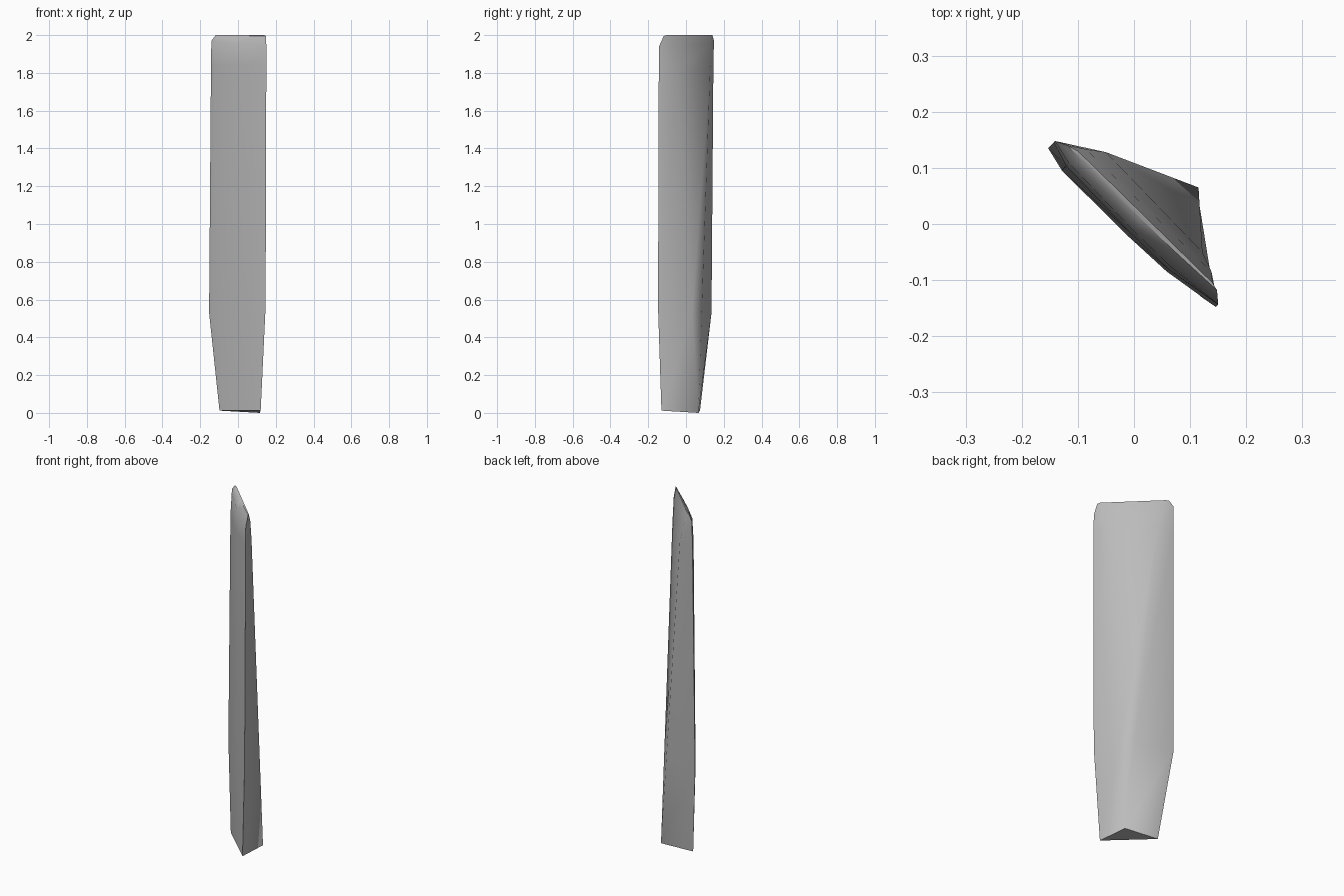
import bpy
import bmesh
import math
from mathutils import Vector

old = bpy.data.objects.get("Cube")
if old:
    bpy.data.objects.remove(old, do_unlink=True)

# Stone colour
stone = bpy.data.materials.new("grey_stone")
stone.use_nodes = True
colour = (0.5, 0.5, 0.5, 1)
stone.diffuse_color = colour
shader = stone.node_tree.nodes["Principled BSDF"]
shader.inputs["Base Color"].default_value = colour
shader.inputs["Roughness"].default_value = 0.8

# Key corners: triangular foot and the two back shoulders near the top
foot_left = Vector((-0.098, 0.074, 0.012))
foot_right = Vector((0.12, -0.13, 0.012))
foot_back = Vector((0.115, 0.065, 0))
shoulder_right = Vector((0.122, -0.05, 1.82))
shoulder_left = Vector((-0.05, 0.128, 1.82))


def ring(left, right, z_left, z_right, bow, back_right, back_left):
    """Cross-section: bowed front from left to right, then two back points."""
    a, b = Vector((*left, z_left)), Vector((*right, z_right))
    outward = Vector((-1, -1, 0)).normalized()
    front = [a.lerp(b, t) + outward * bow * k
             for t, k in ((0, 0), (0.11, 0.75), (0.5, 1), (0.74, 0.9), (1, 0))]
    return front + [back_right, back_left]


def ridge(shoulder, z):
    return foot_back.lerp(shoulder, z / shoulder.z)


rings = [
    ring(foot_left.xy, foot_right.xy, 0.012, 0.012, 0, foot_back, foot_back),
    ring((-0.153, 0.135), (0.146, -0.148), 0.53, 0.56, 0.016,
         ridge(shoulder_right, 0.53), ridge(shoulder_left, 0.53)),
    ring((-0.143, 0.145), (0.15, -0.144), 1.84, 1.84, 0.019,
         shoulder_right, shoulder_left),
    ring((-0.141, 0.148), (0.15, -0.143), 1.97, 1.94, 0.014,
         Vector((0.138, -0.085, 1.95)), Vector((-0.085, 0.133, 1.95))),
    ring((-0.118, 0.14), (0.148, -0.118), 2, 1.995, 0.003,
         Vector((0.14, -0.105, 2)), Vector((-0.1, 0.13, 2))),
]

# Loft the blade through its cross-sections
bm = bmesh.new()
loops = [[bm.verts.new(p) for p in r] for r in rings]
for low, high in zip(loops, loops[1:]):
    for i in range(len(low)):
        j = (i + 1) % len(low)
        bm.faces.new((low[i], low[j], high[j], high[i]))
bm.faces.new(loops[0][::-1])
bm.faces.new(loops[-1])
bmesh.ops.remove_doubles(bm, verts=bm.verts[:], dist=0.0005)
bmesh.ops.recalc_face_normals(bm, faces=bm.faces[:])

mesh = bpy.data.meshes.new("stone_blade")
bm.to_mesh(mesh)
bm.free()
mesh.materials.append(stone)
blade = bpy.data.objects.new("stone_blade", mesh)
bpy.context.collection.objects.link(blade)

# Smooth the faces, keeping the rim and foot crisp
bpy.ops.object.select_all(action='DESELECT')
blade.select_set(True)
bpy.context.view_layer.objects.active = blade
bpy.ops.object.shade_smooth_by_angle(angle=math.radians(40))
